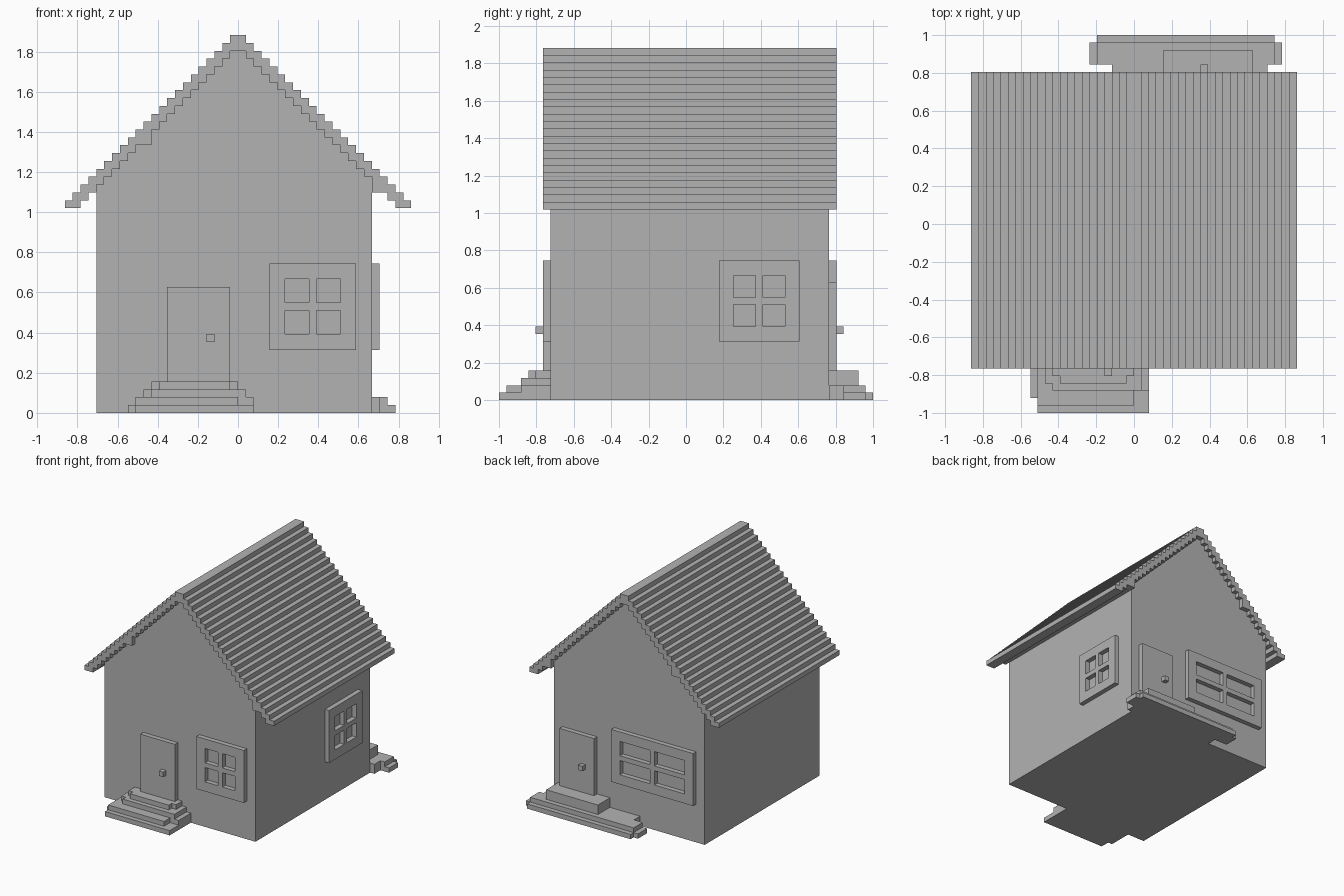
import bpy, bmesh
from mathutils import Vector

U = 2 / 51          # one block
HALF = 25.5         # half the depth, in blocks

old = bpy.data.objects.get("Cube")
if old:
    bpy.data.objects.remove(old, do_unlink=True)

grey = bpy.data.materials.new("plain_grey")
grey.use_nodes = True
grey.diffuse_color = (0.45, 0.45, 0.45, 1)
grey.node_tree.nodes["Principled BSDF"].inputs["Base Color"].default_value = (0.45, 0.45, 0.45, 1)


def place(x, y, z):
    """Block coordinates to model space; y counts from the front edge."""
    return Vector((x, y - HALF, z)) * U


def finish(name, bm):
    bmesh.ops.recalc_face_normals(bm, faces=bm.faces)
    mesh = bpy.data.meshes.new(name)
    bm.to_mesh(mesh)
    bm.free()
    mesh.materials.append(grey)
    obj = bpy.data.objects.new(name, mesh)
    bpy.context.collection.objects.link(obj)
    return obj


def blocks(name, *boxes):
    """One object from boxes given as (x0, x1, y0, y1, z0, z1)."""
    bm = bmesh.new()
    for x0, x1, y0, y1, z0, z1 in boxes:
        lo, hi = place(x0, y0, z0), place(x1, y1, z1)
        cube = bmesh.ops.create_cube(bm, size=1)["verts"]
        for v in cube:
            v.co = Vector([(a + b) / 2 + c * (b - a) for a, b, c in zip(lo, hi, v.co)])
    return finish(name, bm)


def extrude_profile(name, points, y0, y1):
    """Extrude an x-z outline from y0 to y1."""
    bm = bmesh.new()
    face = bm.faces.new([bm.verts.new(place(x, y0, z)) for x, z in points])
    out = bmesh.ops.extrude_face_region(bm, geom=[face])["geom"]
    verts = [v for v in out if isinstance(v, bmesh.types.BMVert)]
    bmesh.ops.translate(bm, verts=verts, vec=(0, (y1 - y0) * U, 0))
    return finish(name, bm)


def stairs(x0, x1, height):
    """Stepped outline over the columns x0..x1, without repeated points."""
    pts = []
    for x in range(x0, x1):
        z = height(x)
        if pts and pts[-1][1] == z:
            pts.pop()
        else:
            pts.append((x, z))
        pts.append((x + 1, z))
    return pts


def ring(x):
    """Distance of a column from the ridge."""
    return x if x >= 0 else -x - 1


def roof_top(x):
    return 48 - ring(x)


def roof_bottom(x):
    thicker = x in (-12, 17)
    return max(26, 46 - ring(x) - thicker)


# House body with gables that follow the roof
body = [(-18, 0)] + stairs(-18, 17, roof_bottom) + [(17, 0)]
extrude_profile("house_walls", body, 7, 45)

# Stepped roof
roof = stairs(-22, 22, roof_top) + stairs(-22, 22, roof_bottom)[::-1]
extrude_profile("roof", roof, 6, 46)


def window(name, a0, a1, pane, box):
    """Four-pane frame; box maps (a0, a1, z0, z1) to a block box."""
    mid = a0 + 2 + pane
    uprights = [(a0, a0 + 2), (mid, mid + 1), (a1 - 2, a1)]
    parts = [box(p, q, 8, 19) for p, q in uprights]
    for p, q in ((a0 + 2, mid), (mid + 1, a1 - 2)):
        parts += [box(p, q, z0, z1) for z0, z1 in ((8, 10), (13, 14), (17, 19))]
    blocks(name, *parts)


# Windows
window("front_window", 4, 15, 3, lambda p, q, r, s: (p, q, 6, 7, r, s))
window("left_window", 30, 41, 3, lambda p, q, r, s: (17, 18, p, q, r, s))
window("back_window", -16, 3, 7, lambda p, q, r, s: (p, q, 45, 46, r, s))

# Doors and knobs
blocks("front_door", (-9, -1, 6, 7, 4, 16))
blocks("front_door_knob", (-4, -3, 5, 6, 9, 10))
blocks("back_door", (7, 15, 45, 46, 4, 16))
blocks("back_door_knob", (9, 10, 46, 47, 9, 10))

# Front steps, lowest first
blocks("front_step_1", (-13, 2, 0, 7, 0, 1), (-14, -13, 2, 7, 0, 1))
blocks("front_step_2", (-13, 0, 1, 7, 1, 2), (0, 2, 3, 7, 1, 2))
blocks("front_step_3", (-11, 1, 3, 7, 2, 3), (-12, -11, 4, 7, 2, 3))
blocks("front_step_4", (-10, -1, 4, 5, 3, 4), (-11, 0, 5, 7, 3, 4))

# Back terrace, lowest first
blocks("back_step_1", (-3, 18, 45, 47, 0, 1), (-6, 20, 47, 50, 0, 1), (-5, 19, 50, 51, 0, 1))
blocks("back_step_2", (-3, 18, 45, 47, 1, 2), (-5, 19, 47, 50, 1, 2))
blocks("back_landing", (4, 16, 45, 49, 2, 4))
